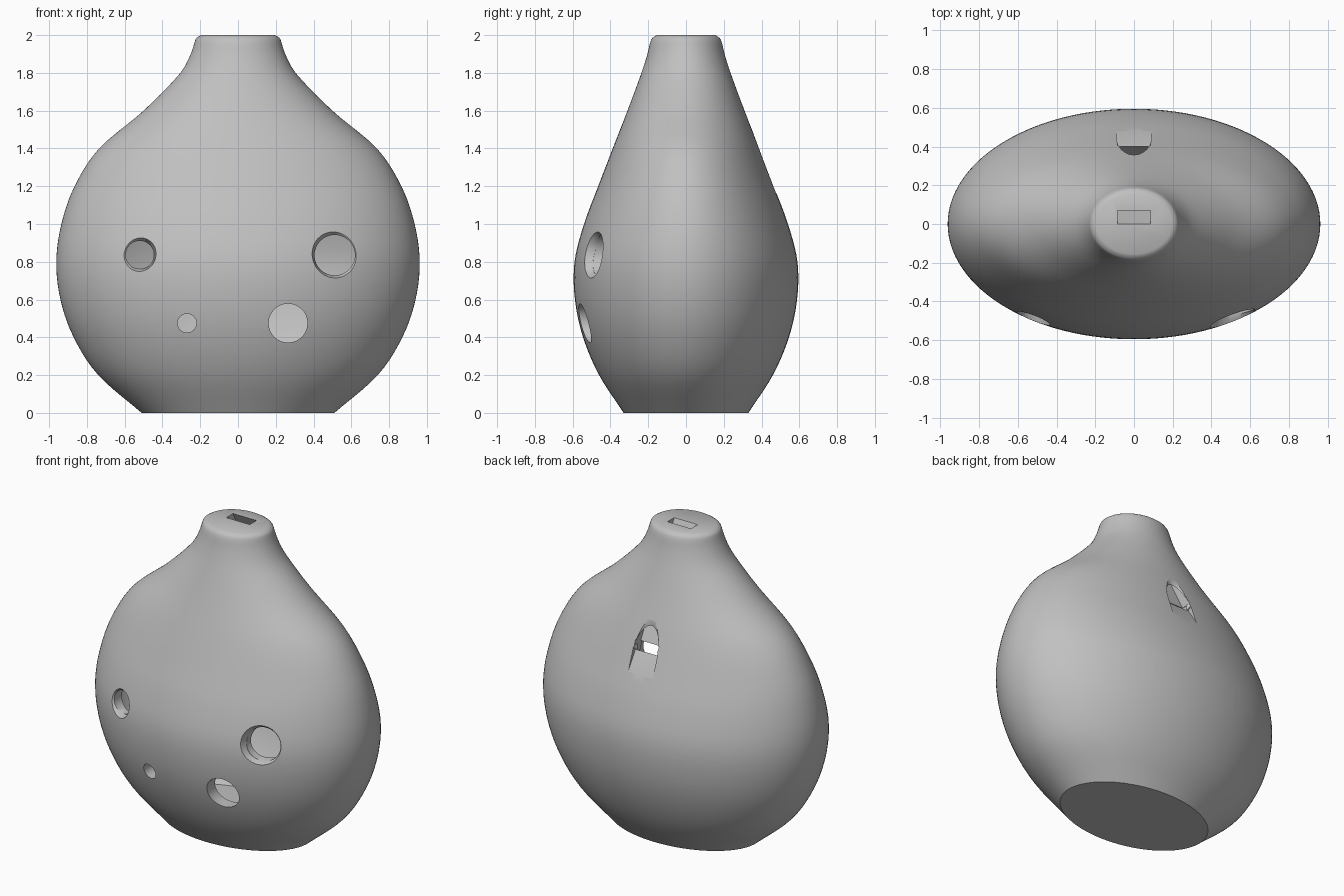
import bpy, bmesh, math
from mathutils import Vector

if "Cube" in bpy.data.objects:
    bpy.data.objects.remove(bpy.data.objects["Cube"])

clay = bpy.data.materials.new("grey clay")
clay.use_nodes = True
clay.diffuse_color = (0.53, 0.53, 0.53, 1)
clay.node_tree.nodes["Principled BSDF"].inputs["Base Color"].default_value = clay.diffuse_color

# Body profile: height, half width, half depth
PROFILE = [(0, .51, .33), (.2, .74, .46), (.4, .87, .545), (.6, .94, .588),
           (.8, .962, .59), (1, .935, .54), (1.2, .865, .465), (1.4, .735, .388),
           (1.6, .50, .31), (1.8, .305, .236), (1.9, .25, .204), (1.96, .23, .19),
           (1.985, .22, .178), (2, .195, .155)]


def radii(z):
    """Smoothly interpolated half width and half depth at height z."""
    last = len(PROFILE) - 1
    i = max(k for k in range(last) if PROFILE[k][0] <= z)
    a, b = PROFILE[i], PROFILE[i + 1]
    before, after = PROFILE[max(i - 1, 0)], PROFILE[min(i + 2, last)]
    h = b[0] - a[0]
    t = (z - a[0]) / h
    out = []
    for c in (1, 2):
        m0 = (b[c] - before[c]) / (b[0] - before[0]) * h
        m1 = (after[c] - a[c]) / (after[0] - a[0]) * h
        out.append((2*t**3 - 3*t**2 + 1) * a[c] + (t**3 - 2*t**2 + t) * m0
                   + (3*t**2 - 2*t**3) * b[c] + (t**3 - t**2) * m1)
    return out


def make(name, bm):
    bmesh.ops.recalc_face_normals(bm, faces=bm.faces[:])
    mesh = bpy.data.meshes.new(name)
    bm.to_mesh(mesh)
    bm.free()
    mesh.materials.append(clay)
    obj = bpy.data.objects.new(name, mesh)
    bpy.context.collection.objects.link(obj)
    return obj


def loft(name, heights, inset=0, sides=112):
    """Stack of elliptical rings with flat caps."""
    bm = bmesh.new()
    rings = []
    for z in heights:
        rx, ry = radii(z)
        rings.append([bm.verts.new(((rx - inset) * math.cos(a), (ry - inset) * math.sin(a), z))
                      for a in (math.tau * k / sides for k in range(sides))])
    for lo, hi in zip(rings, rings[1:]):
        for k in range(sides):
            n = (k + 1) % sides
            bm.faces.new((lo[k], lo[n], hi[n], hi[k]))
    bm.faces.new(rings[0])
    bm.faces.new(rings[-1])
    return make(name, bm)


def cone(name, start, end, r1, r2, sides=48):
    """Cylinder or cone running between two points."""
    bm = bmesh.new()
    axis = end - start
    bmesh.ops.create_cone(bm, cap_ends=True, segments=sides, radius1=r1, radius2=r2, depth=axis.length)
    rot = axis.to_track_quat('Z', 'Y').to_matrix()
    for v in bm.verts:
        v.co = rot @ v.co + (start + end) / 2
    return make(name, bm)


def prism(name, outline, half_width):
    """Side outline (y, z) extruded across x."""
    bm = bmesh.new()
    face = bm.faces.new([bm.verts.new((-half_width, y, z)) for y, z in outline])
    moved = bmesh.ops.extrude_face_region(bm, geom=[face])["geom"]
    bmesh.ops.translate(bm, vec=(2 * half_width, 0, 0),
                        verts=[g for g in moved if isinstance(g, bmesh.types.BMVert)])
    return make(name, bm)


def cut(target, cutter):
    mod = target.modifiers.new("cut", 'BOOLEAN')
    mod.operation, mod.solver, mod.object = 'DIFFERENCE', 'EXACT', cutter
    bpy.context.view_layer.objects.active = target
    bpy.ops.object.modifier_apply(modifier=mod.name)
    bpy.data.objects.remove(cutter)


# Vessel with a hollow chamber
heights = [k * .04 for k in range(49)] + [1.94, 1.96, 1.975, 1.985, 1.993, 2]
body = loft("vessel_body", heights)
cut(body, loft("chamber", [.08 + k * .04 for k in range(32)], inset=.085))

# Finger holes: x, z, radius, side (front -1, back 1), each with a softened rim
HOLES = [(.512, .835, .107, -1), (-.52, .837, .074, -1), (.265, .475, .103, -1),
         (-.27, .475, .05, -1), (.4, .67, .092, 1), (-.4, .67, .092, 1)]
for x, z, r, side in HOLES:
    rx, ry = radii(z)
    y = side * ry * math.sqrt(1 - (x / rx) ** 2)
    spot = Vector((x, y, z))
    # Surface normal from the ellipse and the slope of the profile
    slope = (radii(z + .01)[1] - radii(z - .01)[1]) / .02
    normal = Vector((x / rx**2, y / ry**2, 0)).normalized()
    normal.z = -slope
    normal.normalize()
    cut(body, cone("hole", Vector((x, side * .2, z)), Vector((x, side * .8, z)), r, r))
    rim = .012 + r * .14
    cut(body, cone("hole_rim", spot - normal * .045, spot + normal * .045, r - rim * .3, r + rim * 2))

# Sound window at the back: round shaft, sloping lip and throat into the chamber
cut(body, cone("window_shaft", Vector((0, .447, 1.28)), Vector((0, .447, 1.9)), .09, .09))
cut(body, prism("window_lip", [(.40, 1.28), (.50, 1.13), (.7, 1.13), (.7, 1.6), (.447, 1.6), (.447, 1.32)], .0895))
cut(body, prism("window_throat", [(.28, 1.1), (.40, 1.1), (.40, 1.32), (.28, 1.32)], .088))

# Flat windway from the mouthpiece down to the window
cut(body, prism("windway", [(-.02, 2.04), (.05, 2.04), (.42, 1.32), (.35, 1.32)], .086))

# Smooth shading with sharp cut edges
bpy.ops.object.select_all(action='DESELECT')
body.select_set(True)
bpy.context.view_layer.objects.active = body
bpy.ops.object.shade_smooth_by_angle(angle=math.radians(32))
